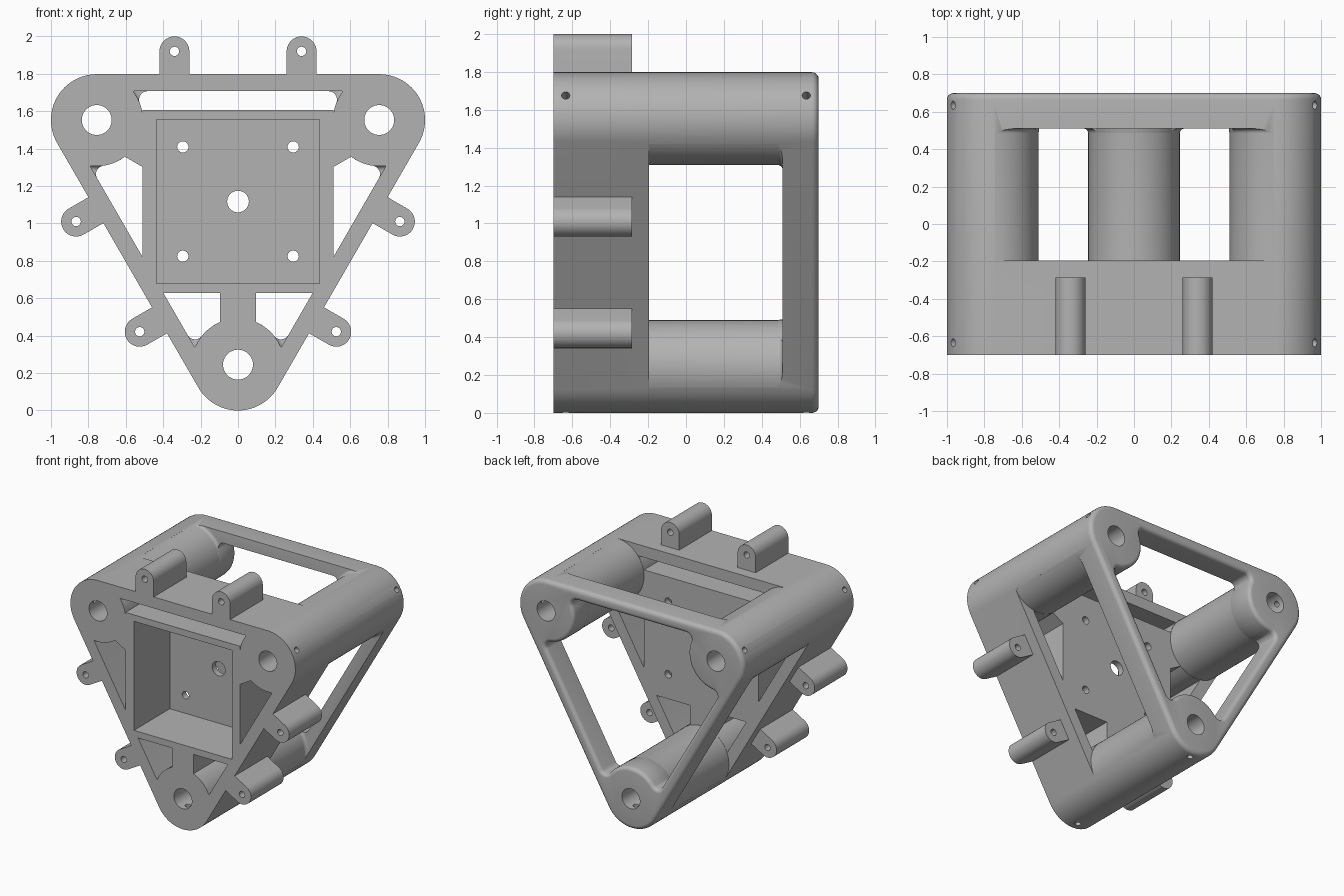
import bpy, bmesh, math
from mathutils import Vector, Matrix

if "Cube" in bpy.data.objects:
    bpy.data.objects.remove(bpy.data.objects["Cube"])

A, R, ZC = 0.436, 0.245, 1.117      # corner inradius, column radius, triangle centre height
WALL = 0.59                         # centre to inner face of the outer wall
CORNERS = (30, 150, 270)


def d2(deg, length=1.0):
    return Vector((math.cos(math.radians(deg)), math.sin(math.radians(deg)))) * length


def arc(c, r, a0, a1, n):
    return [c + d2(a0 + (a1 - a0) * i / n, r) for i in range(n + 1)]


def outline(o=0.0):
    """Rounded triangle, inset by o."""
    return [p for t in CORNERS for p in arc(d2(t, 2 * A), R - o, t - 60, t + 60, 24)]


def window(o=0.0, f=0.045):
    """Inner triangle with the columns bitten out, corners filleted by f, grown by o."""
    pts = []
    for t in CORNERS:
        c, r, fr = d2(t, 2 * A), R + 0.002 - o, f + o
        phi = math.degrees(math.acos((WALL - A + o - fr) / (r + fr)))
        pts += arc(c + d2(t - 60 - phi, r + fr), fr, t - 60, t + 120 - phi, 8)
        pts += arc(c, r, t - 60 - phi, t - 300 + phi, 24)[1:-1]
        pts += arc(c + d2(t + 60 + phi, r + fr), fr, t - 120 + phi, t + 60, 8)
    return pts


def around_columns(o=0.0):
    """Everything outside the three columns, reaching past the outline."""
    pts = []
    for t in CORNERS:
        c = d2(t, 2 * A)
        pts.append(c + d2(t - 63, 0.6))
        pts += arc(c, R + o, t - 63, t - 297, 48)
        pts.append(c + d2(t + 63, 0.6))
    return pts


def finish(name, bm):
    bmesh.ops.recalc_face_normals(bm, faces=bm.faces)
    me = bpy.data.meshes.new(name)
    bm.to_mesh(me)
    bm.free()
    ob = bpy.data.objects.new(name, me)
    bpy.context.collection.objects.link(ob)
    return ob


def loft(name, rings):
    """Solid from (y, profile) rings with equal point counts."""
    bm = bmesh.new()
    loops = [[bm.verts.new((p.x, y, ZC + p.y)) for p in prof] for y, prof in rings]
    n = len(loops[0])
    for a, b in zip(loops, loops[1:]):
        for i in range(n):
            bm.faces.new((a[i], a[(i + 1) % n], b[(i + 1) % n], b[i]))
    bm.faces.new(loops[0])
    bm.faces.new(loops[-1])
    return finish(name, bm)


def prism(name, prof, y0, y1):
    return loft(name, [(y0, prof), (y1, prof)])


def rect(x0, x1, z0, z1, turn=0):
    rot = Matrix.Rotation(math.radians(turn), 2)
    return [rot @ Vector(p) for p in ((x0, z0), (x1, z0), (x1, z1), (x0, z1))]


def drill(name, c, r, y0=-0.9, y1=0.9, n=32):
    return prism(name, arc(c, r, 0, 360 - 360 / n, n - 1), y0, y1)


def boolean(ob, other, op='DIFFERENCE'):
    m = ob.modifiers.new("cut", 'BOOLEAN')
    m.operation, m.solver, m.object = op, 'EXACT', other
    bpy.context.view_layer.objects.active = ob
    bpy.ops.object.modifier_apply(modifier=m.name)
    bpy.data.objects.remove(other)


QUARTER = [math.radians(18 * i) for i in range(6)]

# Outer body with a rounded back rim
body = loft("housing_body", [(-0.7, outline())] + [
    (0.665 + 0.035 * math.sin(k), outline(0.035 * (1 - math.cos(k)))) for k in QUARTER])

# Open middle section, leaving three columns with a fillet into the back frame
boolean(body, loft("side_openings", [(-0.195, around_columns())] + [
    (0.485 + 0.025 * math.sin(k), around_columns(0.025 * (1 - math.cos(k)))) for k in QUARTER]))

# Back frame window with rounded rim
boolean(body, loft("back_window", [(0.3, window())] + [
    (0.67 + 0.03 * math.sin(k), window(0.03 * (1 - math.cos(k)))) for k in QUARTER]
    + [(0.8, window(0.03))]))

# Front windows: what is left around the centre box and its three ribs
front = prism("front_windows", window(0, 0.004), -0.9, -0.1)
boolean(front, prism("box_keep", rect(-0.51, 0.51, -0.49, 0.49), -1, 0))
for t in CORNERS:
    boolean(front, prism("rib_keep", rect(0.2, 0.78, -0.095, 0.095, t), -1, 0))
boolean(body, front)

# Front pocket and the holes in its floor
boolean(body, prism("pocket", rect(-0.435, 0.435, -0.438, 0.438), -0.9, -0.245))
boolean(body, drill("centre_hole", Vector((0, 0)), 0.058, -0.4, -0.1))
for x in (-0.295, 0.295):
    for z in (-0.292, 0.292):
        boolean(body, drill("mount_hole", Vector((x, z)), 0.03, -0.4, -0.1))

# Column bores and radial pin holes
for t in CORNERS:
    c, v = d2(t, 2 * A), d2(t)
    boolean(body, drill("column_bore", c, 0.08, n=40))
    axis = Vector((v.x, 0, v.y))
    for y in (-0.635, 0.635):
        bm = bmesh.new()
        mid = Vector((c.x, y, ZC + c.y)) + axis * 0.18
        bmesh.ops.create_cone(bm, cap_ends=True, segments=20, radius1=0.022, radius2=0.022,
                              depth=0.32, matrix=Matrix.Translation(mid)
                              @ axis.to_track_quat('Z', 'Y').to_matrix().to_4x4())
        boolean(body, finish("pin_hole", bm))

# Six drilled mounting tabs, two on each side
for turn in (0, 120, 240):
    rot = Matrix.Rotation(math.radians(turn), 2)
    for x in (-0.34, 0.34):
        c = Vector((x, 0.803))
        prof = arc(c, 0.08, 0, 180, 20) + [Vector((x - 0.08, 0.63)), Vector((x + 0.08, 0.63))]
        boolean(body, prism("tab", [rot @ p for p in prof], -0.7, -0.285), 'UNION')
        boolean(body, drill("tab_hole", rot @ c, 0.025, -0.9, -0.2, 20))

# Single grey finish
grey = bpy.data.materials.new("plain_grey")
grey.diffuse_color = (0.45, 0.45, 0.45, 1)
grey.use_nodes = True
grey.node_tree.nodes["Principled BSDF"].inputs["Base Color"].default_value = grey.diffuse_color
body.data.materials.clear()
body.data.materials.append(grey)
for p in body.data.polygons:
    p.material_index = 0
bpy.ops.object.select_all(action='DESELECT')
body.select_set(True)
bpy.context.view_layer.objects.active = body
bpy.ops.object.shade_smooth_by_angle(angle=math.radians(30))
